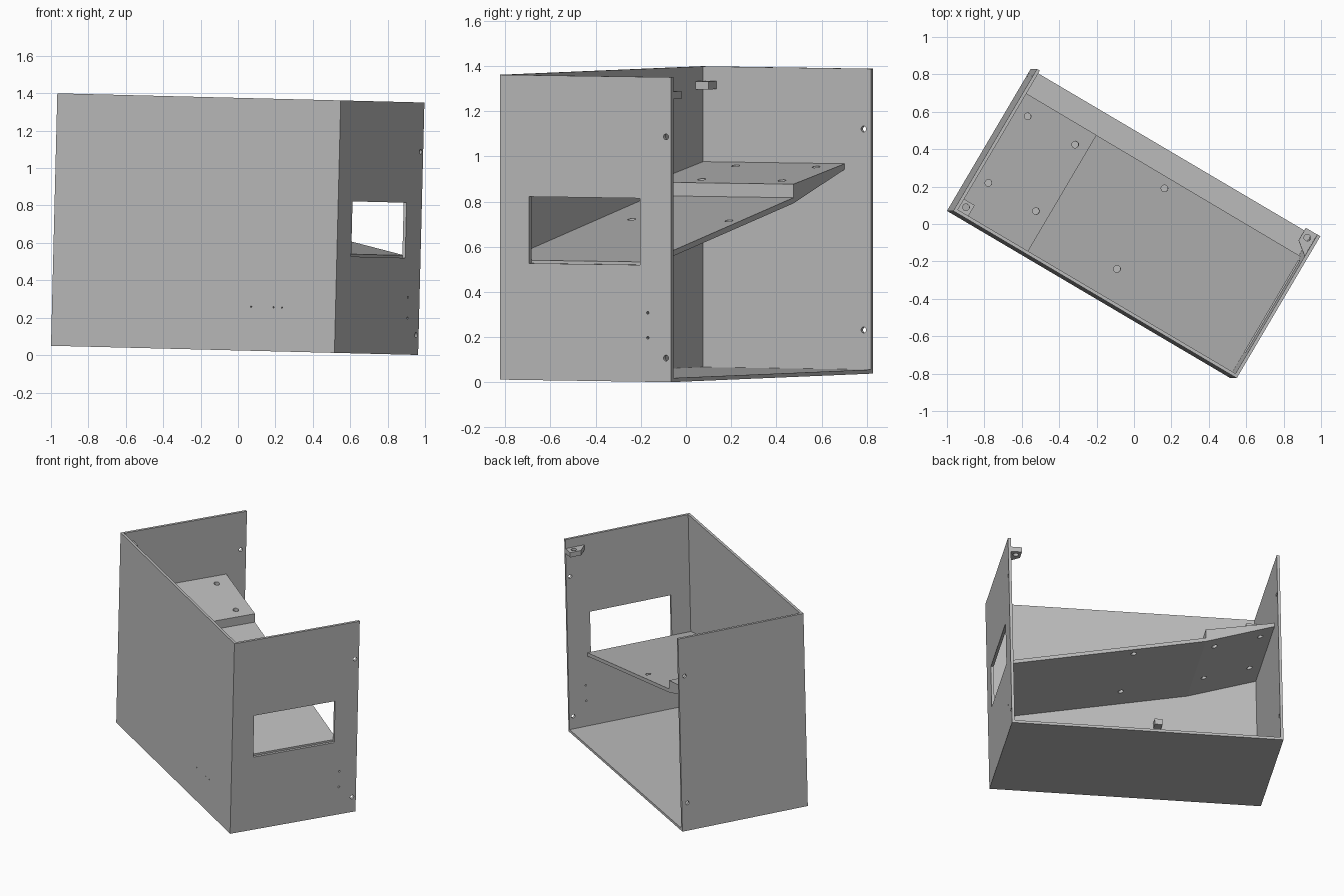
import bpy
import bmesh
from mathutils import Matrix, Vector

cube = bpy.data.objects.get("Cube")
if cube:
    bpy.data.objects.remove(cube, do_unlink=True)

# Box dimensions: long side, depth, height, wall thickness
L, D, H, T = 1.76, 0.881, 1.35, 0.018

# The whole box is turned and slightly tilted
w = Vector((0.025, 0, 1)).normalized()
u = Vector((0.861, -0.508, -0.0215)).normalized()
v = w.cross(u).normalized()
u = v.cross(w)
PLACE = Matrix.Translation((-1.0, 0.07, 0.05)) @ Matrix((u, v, w)).transposed().to_4x4()

grey = bpy.data.materials.new("plain grey")
grey.use_nodes = True
grey.diffuse_color = (0.5, 0.5, 0.5, 1)
grey.node_tree.nodes["Principled BSDF"].inputs["Base Color"].default_value = (0.5, 0.5, 0.5, 1)


def make(name, bm):
    bmesh.ops.recalc_face_normals(bm, faces=bm.faces)
    mesh = bpy.data.meshes.new(name)
    bm.to_mesh(mesh)
    bm.free()
    mesh.materials.append(grey)
    obj = bpy.data.objects.new(name, mesh)
    bpy.context.collection.objects.link(obj)
    return obj


def prism(name, profile, axis, lo, hi):
    """Extrude a 2D profile along axis 0, 1 or 2."""
    def point(p, h):
        c = list(p)
        c.insert(axis, h)
        return c
    bm = bmesh.new()
    face = bm.faces.new([bm.verts.new(point(p, lo)) for p in profile])
    out = bmesh.ops.extrude_face_region(bm, geom=[face])
    shift = Vector(point((0, 0), hi - lo))
    for g in out["geom"]:
        if isinstance(g, bmesh.types.BMVert):
            g.co += shift
    return make(name, bm)


def box(name, lo, hi):
    return prism(name, [(lo[0], lo[1]), (hi[0], lo[1]), (hi[0], hi[1]), (lo[0], hi[1])],
                 2, lo[2], hi[2])


def drill(centre, axis, radius, length=0.2):
    turn = Vector((0, 0, 1)).rotation_difference(Vector([i == axis for i in range(3)]))
    bm = bmesh.new()
    bmesh.ops.create_cone(bm, cap_ends=True, segments=20, radius1=radius, radius2=radius,
                          depth=length,
                          matrix=Matrix.Translation(centre) @ turn.to_matrix().to_4x4())
    return make("hole_cutter", bm)


def cut(obj, cutters):
    for c in cutters:
        mod = obj.modifiers.new("cut", "BOOLEAN")
        mod.operation = "DIFFERENCE"
        mod.solver = "EXACT"
        mod.object = c
        bpy.context.view_layer.objects.active = obj
        bpy.ops.object.modifier_apply(modifier=mod.name)
        bpy.data.objects.remove(c, do_unlink=True)
    return obj


# Panels
front = box("front_panel", (0, 0, 0), (L, T, H))
cut(front, [drill((x, 0, 0.235), 1, 0.004) for x in (1.236, 1.375, 1.427)])
bottom = box("bottom_panel", (T, T, 0), (L - T, D, T))
left_end = box("right_end_panel", (0, T, 0), (T, D, H))
cut(left_end, [drill((0, 0.842, z), 0, 0.013) for z in (0.193, 1.083)])

# Open end with the window
window_end = box("window_end_panel", (L - T, T, 0), (L, D, H))
cut(window_end, [box("window_cutter", (L - 0.1, 0.151, 0.517), (L + 0.1, 0.72, 0.812))]
    + [drill((L, 0.854, z), 0, 0.013) for z in (0.106, 1.086)]
    + [drill((L, 0.76, z), 0, 0.006) for z in (0.195, 0.305)])

# Stepped shelf running down to the window
FOLD = 0.465
shelf = prism("sloping_shelf",
              [(T, 0.928), (FOLD, 0.847), (FOLD, 0.787), (L - T, 0.53),
               (L - T, 0.505), (FOLD, 0.762), (T, 0.903)], 1, T, 0.745)
cut(shelf, [drill((x, y, 0.8), 2, 0.018, 0.6)
            for x, y in ((0.095, 0.23), (0.095, 0.643), (0.392, 0.23), (0.392, 0.643),
                         (0.926, 0.186), (0.926, 0.686))])

# Small drilled brackets
corner = box("corner_bracket", (T, T, 1.25), (0.085, 0.085, 1.285))
cut(corner, [drill((0.05, 0.052, 1.27), 2, 0.018)])
E = L - T
back = prism("back_bracket", [(E, 0.748), (E, D), (1.672, D), (1.672, 0.804)], 2, 1.253, 1.287)
cut(back, [drill((1.705, 0.84, 1.27), 2, 0.018)])
lower = box("lower_bracket", (0.64, T, 0.51), (0.69, 0.075, 0.55))

for part in (front, bottom, left_end, window_end, shelf, corner, back, lower):
    part.matrix_world = PLACE
